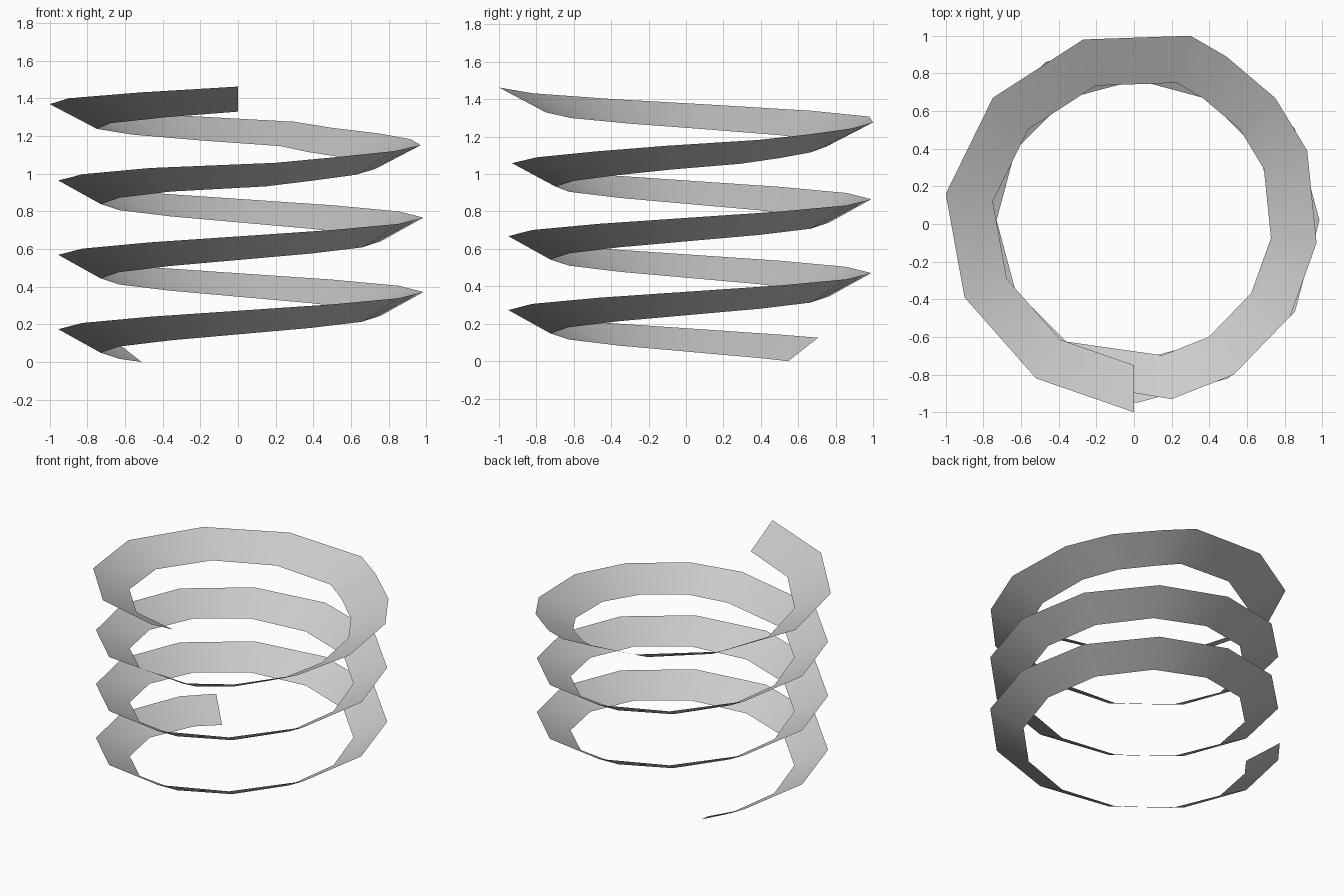
import bpy, bmesh
from math import sin, cos, radians
from mathutils import Vector

cube = bpy.data.objects.get("Cube")
if cube:
    bpy.data.objects.remove(cube, do_unlink=True)

# One plain grey
grey = bpy.data.materials.new("light_grey")
grey.use_nodes = True
colour = (0.6, 0.6, 0.6, 1)
grey.diffuse_color = colour
grey.node_tree.nodes["Principled BSDF"].inputs["Base Color"].default_value = colour

AXIS = Vector((0.015, 0.02))
OUTER, INNER = 0.97, 0.745
PITCH = 0.395
START = 135

# Regular coils: a half step, then twelve steps per turn
rungs = []
for angle in [START] + list(range(150, 961, 30)):
    direction = Vector((cos(radians(angle)), sin(radians(angle))))
    z = 0.127 + PITCH * (angle - START) / 360
    rungs.append(((AXIS + direction * INNER).to_3d() + Vector((0, 0, z - 0.125)),
                  (AXIS + direction * OUTER).to_3d() + Vector((0, 0, z))))

# Last coil: slightly uneven outer rim, inner rim drawn towards the axis
rim = [(0.2, -0.93), (0.53, -0.8), (0.83, -0.49), (0.97, -0.1), (0.92, 0.39),
       (0.75, 0.67), (0.49, 0.89), (0.3, 1.0), (-0.27, 0.98), (-0.75, 0.67),
       (-1.0, 0.16), (-0.9, -0.39), (-0.52, -0.82), (0, -1.0)]
for i, (x, y) in enumerate(rim):
    t = i / (len(rim) - 1)
    z = 1.06 + 0.405 * t
    rungs.append((Vector((x * 0.75, y * 0.75, z - 0.125 - 0.008 * t)),
                  Vector((x, y, z))))

# Ribbon faces between neighbouring rungs, upper side outward
bm = bmesh.new()
pairs = [(bm.verts.new(a), bm.verts.new(b)) for a, b in rungs]
for (a, b), (c, d) in zip(pairs, pairs[1:]):
    bm.faces.new((a, b, d, c)).smooth = True
lowest = min(v.co.z for v in bm.verts)
bmesh.ops.translate(bm, verts=bm.verts, vec=(0, 0, -lowest))
mesh = bpy.data.meshes.new("spiral_ribbon")
bm.to_mesh(mesh)
bm.free()
mesh.materials.append(grey)
ribbon = bpy.data.objects.new("spiral_ribbon", mesh)
bpy.context.collection.objects.link(ribbon)
